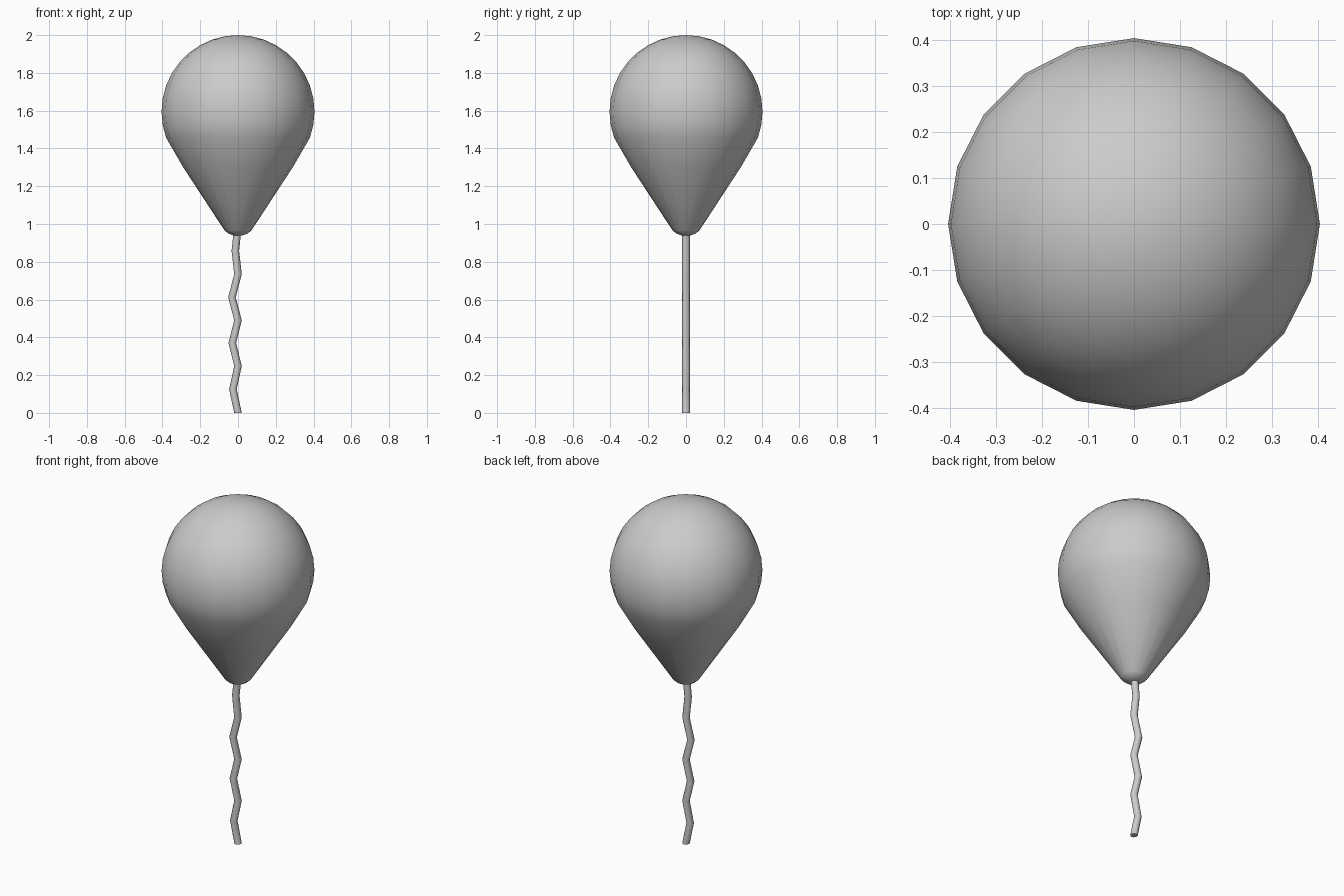
import bpy, bmesh
from math import sin, cos, pi, radians

if "Cube" in bpy.data.objects:
    bpy.data.objects.remove(bpy.data.objects["Cube"])


def tube(name, rings, sides, angle):
    """Skin horizontal rings (x, z, radius), closing both ends."""
    bm = bmesh.new()
    loops = [[bm.verts.new((x + r * cos(2 * pi * i / sides), r * sin(2 * pi * i / sides), z))
              for i in range(sides)] for x, z, r in rings]
    for a, b in zip(loops, loops[1:]):
        for i in range(sides):
            j = (i + 1) % sides
            bm.faces.new((a[i], a[j], b[j], b[i]))
    bm.faces.new(loops[0][::-1])
    bm.faces.new(loops[-1])
    # rings of zero radius collapse into a pole
    bmesh.ops.remove_doubles(bm, verts=bm.verts, dist=1e-5)
    bmesh.ops.dissolve_degenerate(bm, edges=bm.edges, dist=1e-6)
    bmesh.ops.recalc_face_normals(bm, faces=bm.faces)
    mesh = bpy.data.meshes.new(name)
    bm.to_mesh(mesh)
    bm.free()
    ob = bpy.data.objects.new(name, mesh)
    bpy.context.collection.objects.link(ob)
    bpy.ops.object.select_all(action='DESELECT')
    ob.select_set(True)
    bpy.context.view_layer.objects.active = ob
    bpy.ops.object.shade_smooth_by_angle(angle=radians(angle))
    return ob


# balloon: rounded neck, tapering cone, spherical dome
R, CZ = 0.405, 1.595
profile = [(0, 0.937, 0.0), (0, 0.94, 0.025), (0, 0.95, 0.052), (0, 0.967, 0.072),
           (0, 1.30, 0.29)]
for k in range(-2, 9):
    a = radians(k * 10 if k < 9 else 90)
    profile.append((0, CZ + R * sin(a), R * cos(a)))
profile.append((0, 2.0, 0.0))
tube("balloon", profile, 20, 60)

# string: zigzag in x, ending inside the neck
path = [(0, 0), (-0.027, 0.125), (0, 0.248), (-0.03, 0.37), (0, 0.49),
        (-0.032, 0.612), (0, 0.735), (-0.014, 0.858), (-0.004, 0.955)]
tube("string", [(x, z, 0.02) for x, z in path], 12, 60)
